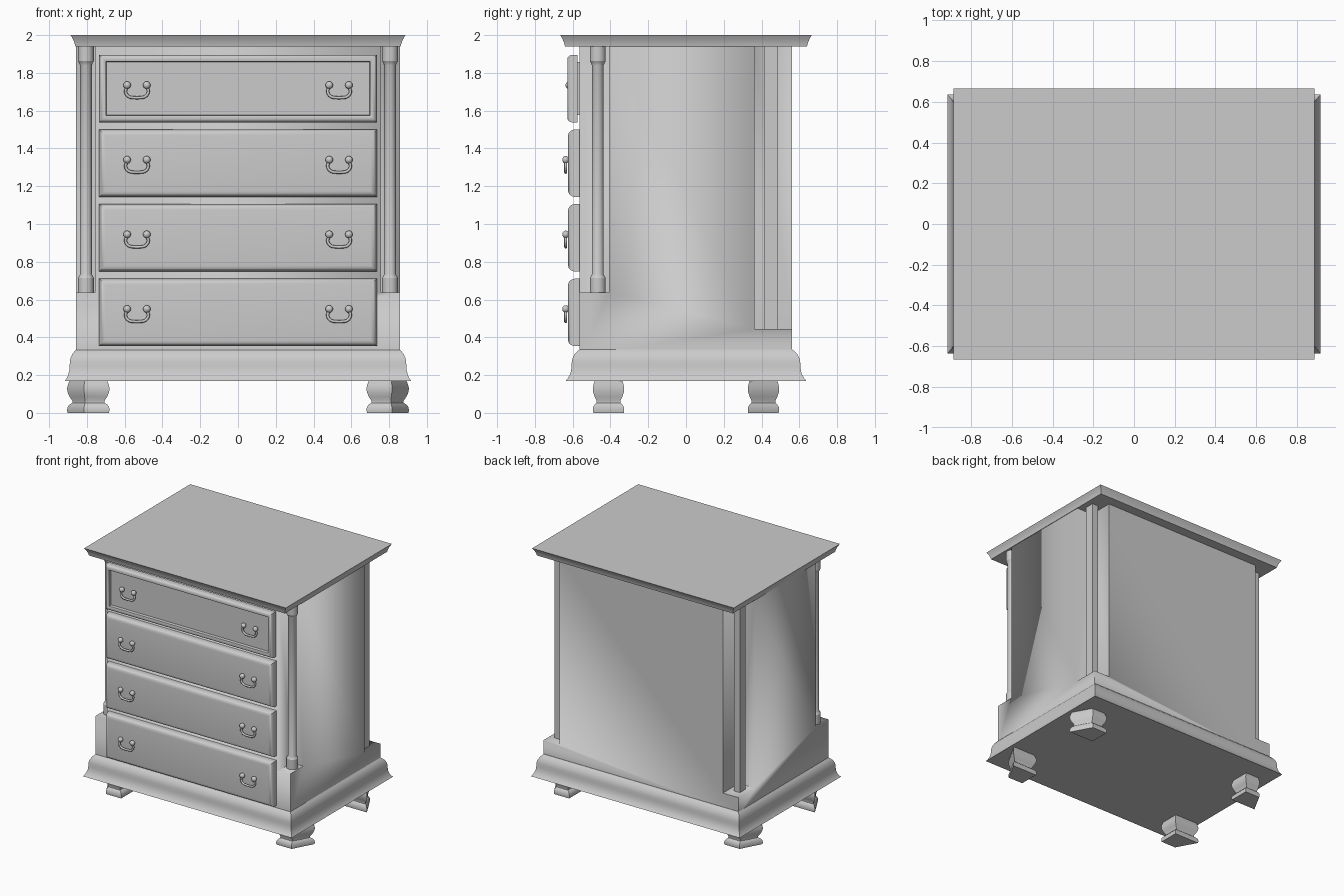
import bpy, bmesh, math
from mathutils import Vector

if "Cube" in bpy.data.objects:
    bpy.data.objects.remove(bpy.data.objects["Cube"])


def loft(name, rings, angle=40):
    """Skin a stack of equal-length point rings and cap both ends."""
    bm = bmesh.new()
    vs = [[bm.verts.new(p) for p in r] for r in rings]
    n = len(vs[0])
    for a, b in zip(vs, vs[1:]):
        for i in range(n):
            j = (i + 1) % n
            bm.faces.new((a[i], a[j], b[j], b[i]))
    bm.faces.new(vs[0])
    bm.faces.new(vs[-1])
    bmesh.ops.recalc_face_normals(bm, faces=bm.faces)
    me = bpy.data.meshes.new(name)
    bm.to_mesh(me)
    bm.free()
    ob = bpy.data.objects.new(name, me)
    bpy.context.collection.objects.link(ob)
    bpy.ops.object.select_all(action='DESELECT')
    ob.select_set(True)
    bpy.context.view_layer.objects.active = ob
    bpy.ops.object.shade_smooth_by_angle(angle=math.radians(angle))
    return ob


def rect_xy(hx, hy, z):
    return [(-hx, -hy, z), (hx, -hy, z), (hx, hy, z), (-hx, hy, z)]


def rect_xz(hx, z0, z1, inset, y):
    a = hx - inset
    return [(-a, y, z0 + inset), (a, y, z0 + inset), (a, y, z1 - inset), (-a, y, z1 - inset)]


def circle(x, y, z, r, n=32):
    return [(x + r * math.cos(2 * math.pi * i / n), y + r * math.sin(2 * math.pi * i / n), z) for i in range(n)]


def circle_y(x, y, z, r, n=16):
    return [(x + r * math.cos(2 * math.pi * i / n), y, z + r * math.sin(2 * math.pi * i / n)) for i in range(n)]


def box(name, x0, x1, y0, y1, z0, z1):
    x0, x1 = min(x0, x1), max(x0, x1)
    return loft(name, [[(x0, y0, z), (x1, y0, z), (x1, y1, z), (x0, y1, z)] for z in (z0, z1)])


# Carcass with notched corners
body = box("body", -0.857, 0.857, -0.565, 0.562, 0.3, 1.945)
for s in (-1, 1):
    for x, y0, y1, z in ((0.757, -0.8, -0.407, 0.637), (0.717, 0.362, 0.8, 0.445)):
        c = box("notch_cutter", s * x, s * 1.1, y0, y1, z, 2.2)
        c.hide_render = True
        m = body.modifiers.new("notch", 'BOOLEAN')
        m.operation = 'DIFFERENCE'
        m.solver = 'EXACT'
        m.object = c
bpy.context.view_layer.objects.active = body
for m in list(body.modifiers):
    bpy.ops.object.modifier_apply(modifier=m.name)
for o in [o for o in bpy.data.objects if o.name.startswith("notch_cutter")]:
    bpy.data.objects.remove(o)

# Coved top slab
loft("top_slab", [rect_xy(0.861 + d, 0.641 + d, z) for d, z in (
    (0, 1.94), (0.003, 1.953), (0.008, 1.968), (0.015, 1.983), (0.025, 2.0))])

# Ogee base moulding
loft("base_moulding", [rect_xy(0.857 + d * 0.9, 0.564 + d * 1.1, z) for d, z in (
    (0.066, 0.17), (0.058, 0.18), (0.048, 0.198), (0.041, 0.22), (0.038, 0.245),
    (0.037, 0.27), (0.033, 0.29), (0.022, 0.312), (0.01, 0.325), (0, 0.335))])

# Bracket feet with an angled outer face
foot_profile = ((0, 0.97), (0.012, 1), (0.03, 0.98), (0.045, 0.88), (0.053, 0.76), (0.065, 0.76),
                (0.085, 0.88), (0.11, 0.98), (0.13, 1), (0.15, 0.96), (0.172, 0.88))
plan = [Vector(p) for p in ((0.68, 0.493), (0.815, 0.493), (0.905, 0.327), (0.68, 0.327))]
mid = Vector((0.79, 0.41))
for sx in (-1, 1):
    for sy in (-1, 1):
        rings = []
        for z, k in foot_profile:
            pts = [mid + (p - mid) * k for p in plan]
            rings.append([(sx * p.x, sy * p.y, z) for p in pts])
        loft("front_foot" if sy < 0 else "back_foot", rings)

# Front columns and back posts
column = ((0.637, 0.042), (0.715, 0.042), (0.724, 0.036), (0.735, 0.031), (1.84, 0.031),
          (1.852, 0.036), (1.862, 0.042), (1.942, 0.042))
for s in (-1, 1):
    loft("front_column", [circle(s * 0.805, -0.467, z, r) for z, r in column], 30)
    box("back_post", s * 0.761, s * 0.814, 0.413, 0.487, 0.44, 1.942)


# Drawers
def rounded(depth, r, y):
    return [(r * (1 - math.cos(t)), y - depth * math.sin(t)) for t in
            [math.pi / 2 * i / 6 for i in range(7)]]


handle_pts = [(-0.05, -0.005), (-0.062, -0.025), (-0.058, -0.048), (-0.04, -0.064), (-0.018, -0.066), (0, -0.067)]
handle_pts += [(-x, z) for x, z in reversed(handle_pts[:-1])]


def handle(cx, y, z):
    for s in (-1, 1):
        prof = [(0.008, -0.55), (0.008, y + 0.03)]
        prof += [(0.02 * math.sin(t), y + 0.018 + 0.018 * math.cos(t)) for t in
                 [math.pi * (0.2 + 0.78 * i / 7) for i in range(8)]]
        loft("handle_knob", [circle_y(cx + s * 0.052, yy, z, r) for r, yy in prof])
    cu = bpy.data.curves.new("handle_bail", 'CURVE')
    cu.dimensions = '3D'
    cu.bevel_depth = 0.008
    cu.bevel_resolution = 2
    cu.use_fill_caps = True
    sp = cu.splines.new('NURBS')
    sp.points.add(len(handle_pts) - 1)
    for p, (x, dz) in zip(sp.points, handle_pts):
        p.co = (cx + x, y + 0.018, z + dz, 1)
    sp.use_endpoint_u = True
    sp.order_u = 3
    sp.resolution_u = 4
    bpy.context.collection.objects.link(bpy.data.objects.new("handle_bail", cu))


for i in range(4):
    z0 = 0.353 + i * 0.395
    z1 = z0 + 0.358
    if i < 3:
        prof = [(0, -0.56), (0, -0.583)] + rounded(0.041, 0.032, -0.583)
        loft("drawer_front", [rect_xz(0.735, z0, z1, d, y) for d, y in prof])
    else:
        # Top drawer: raised frame round a flat panel
        prof = [(0, -0.574), (0, -0.6)] + rounded(0.028, 0.024, -0.6) + [(0.036, -0.622), (0.038, -0.598)]
        loft("drawer_frame", [rect_xz(0.735, z0, z1, d, y) for d, y in prof])
        box("drawer_panel", -0.697, 0.697, -0.59, -0.56, z0 + 0.038, z1 - 0.038)
    for s in (-1, 1):
        handle(s * 0.535, -0.655 if i < 3 else -0.638, z0 + 0.197)
